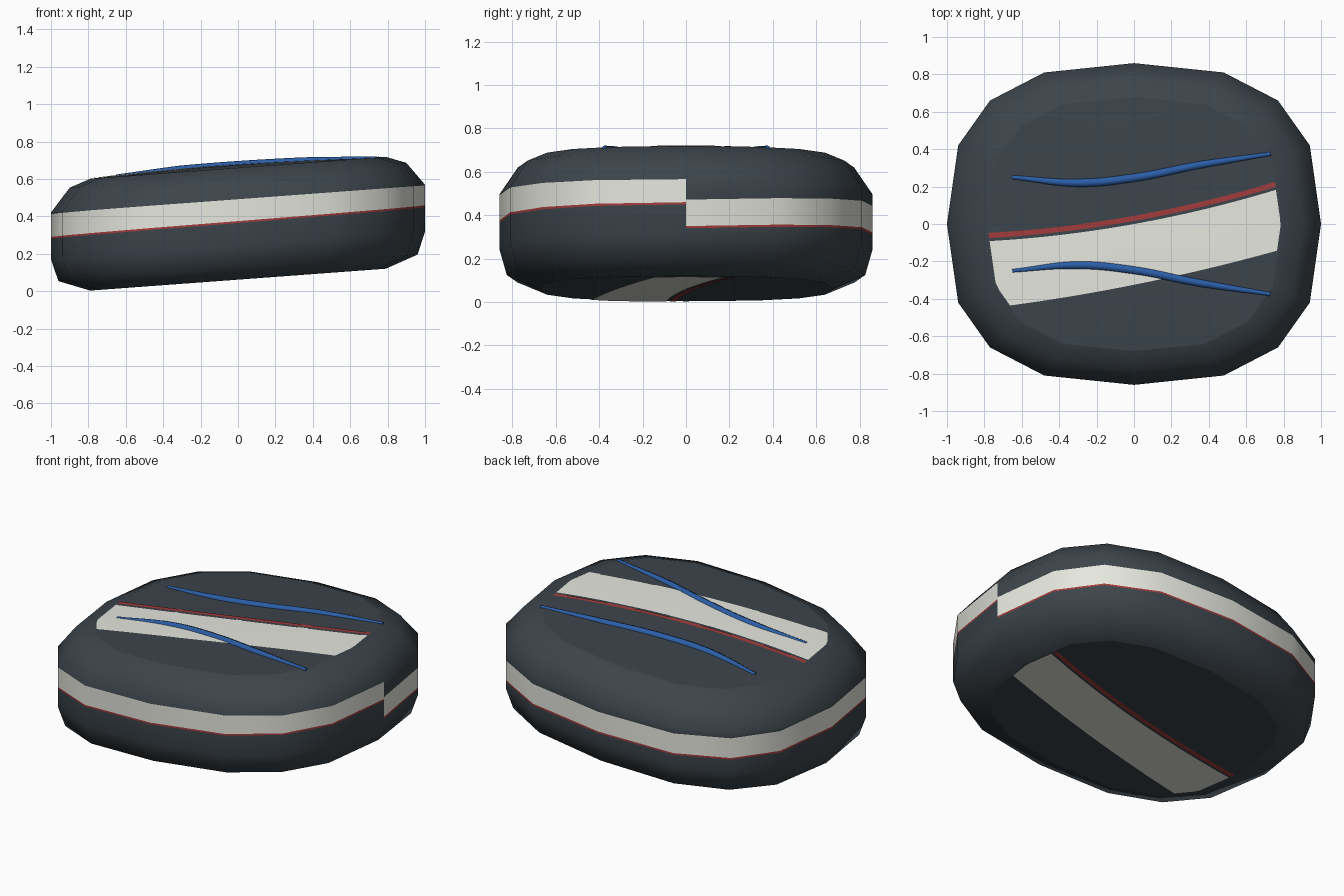
import bpy, bmesh, math
from mathutils import Vector

cube = bpy.data.objects.get("Cube")
if cube:
    bpy.data.objects.remove(cube)

TILT = 0.074          # height gained per unit of x
CAP = 0.79            # cap outline relative to the widest outline
CAP_Z, BASE_Z, DOME = 0.66, 0.062, 0.02


def material(name, rgb):
    m = bpy.data.materials.new(name)
    m.use_nodes = True
    m.diffuse_color = (*rgb, 1)
    bsdf = next(n for n in m.node_tree.nodes if n.type == 'BSDF_PRINCIPLED')
    bsdf.inputs["Base Color"].default_value = (*rgb, 1)
    return m


slate = material("slate grey", (0.045, 0.058, 0.07))
cream = material("off white", (0.8, 0.81, 0.74))
red = material("dark red", (0.37, 0.045, 0.045))
blue = material("deep blue", (0.024, 0.11, 0.38))

# Sixteen-sided outline, mirrored from one quarter
quarter = [(1, 0), (0.94, 0.42), (0.77, 0.66), (0.48, 0.81), (0, 0.86)]
half = quarter + [(-x, y) for x, y in quarter[-2::-1]]
outline = half + [(x, -y) for x, y in half[-2:0:-1]]
N = len(outline)


def gauge(x, y):
    """Relative distance from the centre: 1 on the outline."""
    best = 0
    for i in range(N):
        (ax, ay), (bx, by) = outline[i], outline[(i + 1) % N]
        nx, ny = by - ay, ax - bx
        best = max(best, (x * nx + y * ny) / (ax * nx + ay * ny))
    return best


def cap_height(x, y):
    return CAP_Z + DOME * (1 - (gauge(x, y) / CAP) ** 2)


def tilted(x, y, z):
    return Vector((x, y, z + TILT * x))


def finish(bm, name, mats, angle=60):
    mesh = bpy.data.meshes.new(name)
    bm.to_mesh(mesh)
    bm.free()
    for m in mats:
        mesh.materials.append(m)
    mesh.polygons.foreach_set("use_smooth", [True] * len(mesh.polygons))
    mesh.set_sharp_from_angle(angle=math.radians(angle))
    ob = bpy.data.objects.new(name, mesh)
    bpy.context.collection.objects.link(ob)
    return ob


# Body: one profile per column, with a side band that climbs around it
def profile(u):
    low = 0.276 + 0.088 * min(1, 2 * u) + 0.022 * max(0, 2 * u - 1)
    high = min(low + 0.122, 0.492)
    return [(CAP / 2, BASE_Z), (CAP, BASE_Z), (0.96, 0.125), (1, 0.245),
            (1, low - 0.01), (1, low), (1, high), (1, 0.495),
            (0.9, 0.62), (CAP, CAP_Z), (CAP / 2, CAP_Z + DOME * 0.75)]


bm = bmesh.new()
columns = []
for i in range(N + 1):
    x, y = outline[i % N]
    columns.append([bm.verts.new(tilted(x * s, y * s, z)) for s, z in profile(i / N)])
bottom = bm.verts.new((0, 0, BASE_Z))
top = bm.verts.new((0, 0, CAP_Z + DOME))
for a, b in zip(columns, columns[1:]):
    for j in range(len(a) - 1):
        f = bm.faces.new((a[j], b[j], b[j + 1], a[j + 1]))
        f.material_index = {4: 2, 5: 1}.get(j, 0)
    bm.faces.new((b[0], a[0], bottom))
    bm.faces.new((a[-1], b[-1], top))
bmesh.ops.remove_doubles(bm, verts=bm.verts, dist=0.0005)
body = finish(bm, "body", [slate, cream, red])

# Crisp rim around the top and bottom caps
sharp = body.data.attributes.get("sharp_edge") or \
    body.data.attributes.new("sharp_edge", 'BOOLEAN', 'EDGE')
for e in body.data.edges:
    pts = [body.data.vertices[v].co for v in e.vertices]
    on_rim = all(abs(gauge(p.x, p.y) - CAP) < 0.002 for p in pts)
    if on_rim:
        sharp.data[e.index].value = True


# Painted sweeps: thin sheets lying on the caps
def panel_top(x):
    return 0.18 * x + 0.08 * x * x


def panel_bottom(x):
    return -0.325 + 0.2 * x + 0.05 * x * x


def rim_x(edge, side):
    """Where the curve y = edge(x) meets the cap rim on one side."""
    lo, hi = 0, 1
    for _ in range(30):
        mid = (lo + hi) / 2
        if gauge(side * mid, edge(side * mid)) < CAP - 0.005:
            lo = mid
        else:
            hi = mid
    return side * lo


def sweep(name, lower, upper, mat, height, flip, rows, cols=28):
    bm = bmesh.new()
    grid = []
    for r in range(rows + 1):
        t = r / rows
        edge = lambda x: lower(x) * (1 - t) + upper(x) * t
        x0, x1 = rim_x(edge, -1), rim_x(edge, 1)
        row = []
        for c in range(cols + 1):
            x = x0 + (x1 - x0) * c / cols
            row.append(bm.verts.new(tilted(x, edge(x), height(x, edge(x)))))
        grid.append(row)
    for a, b in zip(grid, grid[1:]):
        for c in range(cols):
            quad = (a[c], a[c + 1], b[c + 1], b[c])
            bm.faces.new(quad[::-1] if flip else quad)
    finish(bm, name, [mat])


caps = [("top", lambda x, y: cap_height(x, y) + 0.003, False),
        ("bottom", lambda x, y: BASE_Z - 0.003, True)]
for label, height, flip in caps:
    sweep(label + "_panel", panel_bottom, panel_top, cream, height, flip, 8)
    sweep(label + "_red_line", lambda x: panel_top(x) + 0.016,
          lambda x: panel_top(x) + 0.044, red, height, flip, 1)

# Pair of tapered rails on top, mirrored front to back
path = [(-0.65, 0.25, 0.55), (-0.3, 0.22, 1.1), (0, 0.247, 1.1),
        (0.35, 0.315, 1), (0.73, 0.375, 0.55)]
for name, side in (("back_rail", 1), ("front_rail", -1)):
    curve = bpy.data.curves.new(name, 'CURVE')
    curve.dimensions = '3D'
    curve.bevel_depth = 0.021
    curve.bevel_resolution = 2
    curve.use_fill_caps = True
    spline = curve.splines.new('BEZIER')
    spline.bezier_points.add(len(path) - 1)
    for p, (x, y, r) in zip(spline.bezier_points, path):
        p.co = tilted(x, side * y, cap_height(x, y) - 0.004)
        p.radius = r
        p.handle_left_type = p.handle_right_type = 'AUTO'
    curve.materials.append(blue)
    bpy.context.collection.objects.link(bpy.data.objects.new(name, curve))
